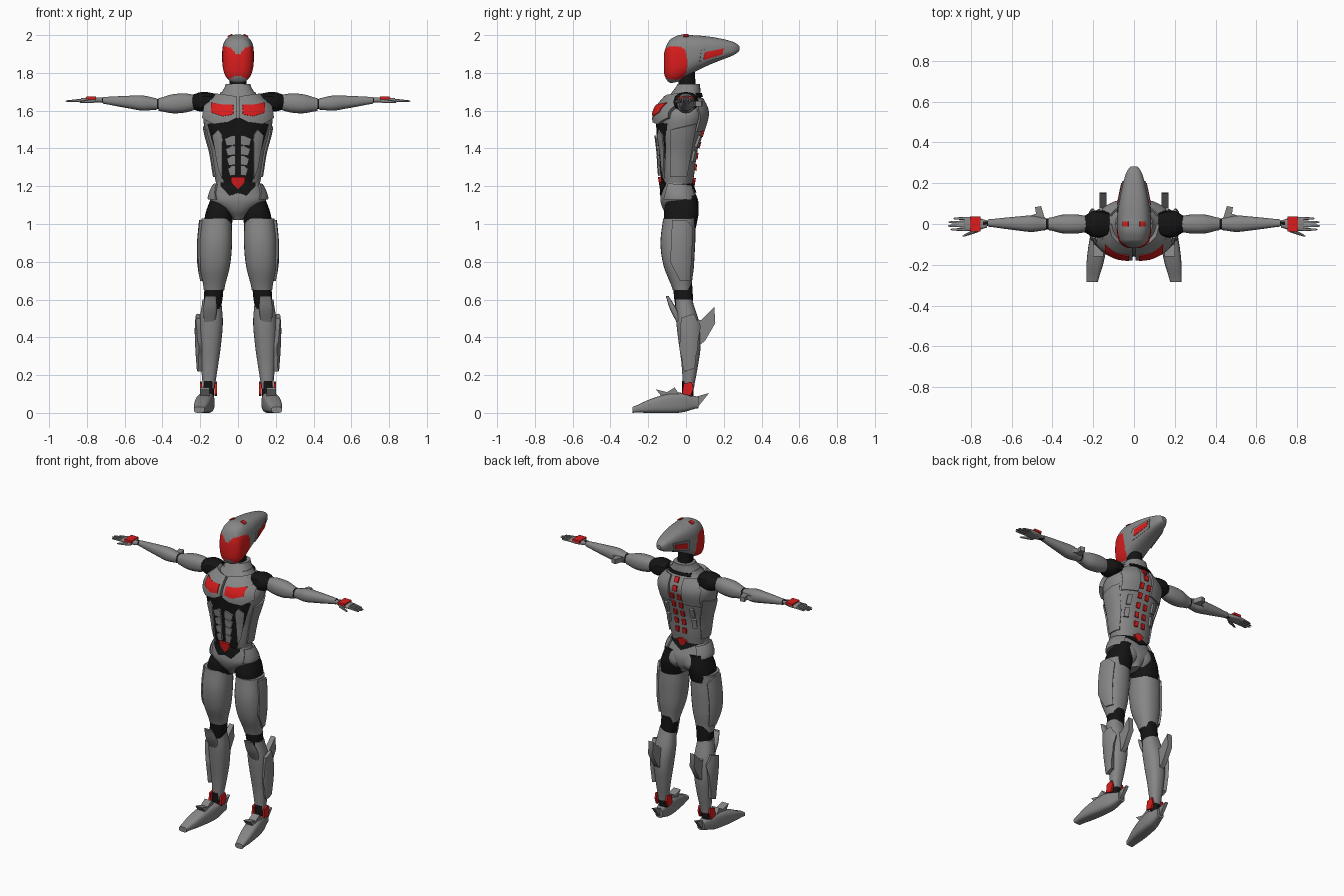
import bpy, bmesh, math
from mathutils import Vector
from mathutils.bvhtree import BVHTree

cube = bpy.data.objects.get("Cube")
if cube:
    bpy.data.objects.remove(cube)

X, Y, Z = range(3)
FRONT, BACK, OUTSIDE, ABOVE = (Y, -1), (Y, 1), (X, 1), (Z, 1)


def material(name, red, green, blue):
    mat = bpy.data.materials.new(name)
    mat.use_nodes = True
    colour = (red, green, blue, 1)
    mat.diffuse_color = colour
    mat.node_tree.nodes["Principled BSDF"].inputs["Base Color"].default_value = colour
    return mat


GREY = material("armour grey", .24, .24, .24)
BLACK = material("under suit black", .007, .007, .007)
RED = material("signal red", .7, .012, .012)


def finish(name, bm, mat, mirror=True):
    """Turn a bmesh into a shaded object, optionally mirrored to the other side."""
    bmesh.ops.recalc_face_normals(bm, faces=bm.faces[:])
    mesh = bpy.data.meshes.new(name)
    bm.to_mesh(mesh)
    bm.free()
    mesh.materials.append(mat)
    obj = bpy.data.objects.new(name, mesh)
    bpy.context.collection.objects.link(obj)
    bpy.ops.object.select_all(action='DESELECT')
    obj.select_set(True)
    bpy.context.view_layer.objects.active = obj
    bpy.ops.object.shade_smooth_by_angle(angle=math.radians(35))
    if mirror:
        obj.modifiers.new("mirror", 'MIRROR')
    return obj


def spline(values, t):
    """Smooth curve through evenly spaced values."""
    last = len(values) - 1
    i = min(int(t * last), last - 1)
    u = t * last - i
    a, b, c, d = (values[min(max(i + k, 0), last)] for k in (-1, 0, 1, 2))
    lead, trail = (c - a) / 2, (d - b) / 2
    ease = u * u * (3 - 2 * u)
    return b + (c - b) * ease + lead * u * (1 - u) ** 2 - trail * u * u * (1 - u)


def body(name, start, end, widths, depths=None, mat=GREY, bow=0, cap=0, mirror=True,
         sides=28, rings=24, power=2.3):
    """Loft rounded sections from start to end; bow bends it, cap rounds its ends."""
    start, end = Vector(start), Vector(end)
    span = end - start
    axis = max(range(3), key=lambda i: abs(span[i]))
    first, second = (i for i in range(3) if i != axis)
    bm = bmesh.new()
    loops = []
    for step in range(rings + 1):
        t = step / rings
        middle = start + span * t
        middle[second] += bow * math.sin(math.pi * t)
        edge = min(t, 1 - t)
        scale = math.sqrt(1 - .8 * (1 - edge / cap) ** 2) if edge < cap else 1
        loop = []
        for k in range(sides):
            angle = math.tau * k / sides
            co = middle.copy()
            for i, radii, f in ((first, widths, math.cos(angle)), (second, depths or widths, math.sin(angle))):
                co[i] += spline(radii, t) * scale * math.copysign(abs(f) ** (2 / power), f)
            loop.append(bm.verts.new(co))
        loops.append(loop)
    for low, high in zip(loops, loops[1:]):
        for k in range(sides):
            bm.faces.new((low[k - 1], low[k], high[k], high[k - 1]))
    bm.faces.new(loops[0])
    bm.faces.new(loops[-1])
    return finish(name, bm, mat, mirror)


def moved_verts(bm):
    """Extrude every face and return the new vertices."""
    geom = bmesh.ops.extrude_face_region(bm, geom=bm.faces[:], use_keep_orig=True)["geom"]
    return [v for v in geom if isinstance(v, bmesh.types.BMVert)]


def prism(name, axis, outline, low, high, mat=GREY):
    """Extrude an outline along an axis."""
    bm = bmesh.new()
    bm.faces.new([bm.verts.new(p[:axis] + (low,) + p[axis:]) for p in outline])
    for v in moved_verts(bm):
        v.co[axis] = high
    return finish(name, bm, mat)


def plate(name, target, view, outline, thick, mat=GREY):
    """Wrap an outline onto a body, as seen from one side, and thicken it outward."""
    axis, side = view
    mesh = target.data
    tree = BVHTree.FromPolygons([v.co for v in mesh.vertices], [p.vertices for p in mesh.polygons])
    bm = bmesh.new()
    bm.faces.new([bm.verts.new(p[:axis] + (3 * side,) + p[axis:]) for p in outline])
    bmesh.ops.triangulate(bm, faces=bm.faces[:])
    bmesh.ops.subdivide_edges(bm, edges=bm.edges[:], cuts=6, use_grid_fill=True)
    ray = Vector()
    ray[axis] = -side
    for v in bm.verts:
        hit = tree.ray_cast(v.co, ray)[0]
        if hit is None:
            start = v.co.copy()
            start[axis] = 0
            hit = tree.find_nearest(start)[0]
        v.co = hit
    for v in moved_verts(bm):
        v.co += tree.find_nearest(v.co)[1] * thick
    return finish(name, bm, mat)


def patch(u, v, half_width, half_height):
    """Rectangular outline around a point."""
    return [(u + a * half_width, v + b * half_height) for a, b in ((-1, -1), (1, -1), (1, 1), (-1, 1))]


# Helmet with visor faces, side windows and crown lights
helmet = body("helmet", (0, -.117, 1.85), (0, .282, 1.93), [.07, .083, .082, .07, .053, .032],
              [.11, .122, .098, .075, .052, .028], bow=.02, cap=.1, mirror=False, sides=96, rings=80, power=2.7)
helmet.data.materials.append(RED)
for face in helmet.data.polygons:
    x, y, z = face.center
    notch = .012 if abs(x) < .03 and z > 1.9 else 0
    if abs((y + .06) / .066) ** 3 + abs((z + notch - 1.853) / .088) ** 3 < 1:
        face.material_index = 1
plate("helmet_window_frames", helmet, OUTSIDE, [(.07, 1.85), (.2, 1.89), (.21, 1.94), (.08, 1.92)], .006)
plate("helmet_windows", helmet, OUTSIDE, [(.09, 1.87), (.19, 1.9), (.2, 1.93), (.1, 1.91)], .009, RED)
plate("crown_lights", helmet, ABOVE, patch(.04, 0, .012, .012), .006, RED)

# Neck and collar
body("neck", (0, .01, 1.66), (0, 0, 1.84), [.045, .045], mat=BLACK, mirror=False)
body("collar", (0, -.01, 1.66), (0, .015, 1.74), [.115, .085, .065], [.09, .075, .06], mirror=False)

# Torso, chest and abdomen
torso = body("torso", (0, -.045, 1.17), (0, 0, 1.7), [.11, .128, .145, .173, .178, .09],
             [.075, .09, .1, .12, .13, .07], bow=-.015, mirror=False, sides=64, rings=40)
plate("abdomen_suit", torso, FRONT, [(0, 1.19), (.07, 1.21), (.1, 1.42), (.16, 1.53), (0, 1.56)], .004, BLACK)
chest = plate("chest_plates", torso, FRONT, [
    (.006, 1.56), (.05, 1.54), (.12, 1.53), (.17, 1.56), (.16, 1.63), (.13, 1.68), (.006, 1.66)], .024)
plate("chest_lights", chest, FRONT, [
    (.025, 1.58), (.08, 1.57), (.14, 1.59), (.14, 1.64), (.08, 1.63), (.025, 1.63)], .005, RED)
plate("rib_plates", torso, FRONT, [(.08, 1.47), (.1, 1.5), (.13, 1.47), (.1, 1.3), (.08, 1.24)], .012)
for row in range(4):
    z, width = 1.44 - .053 * row, .068 - .006 * row
    plate("abdominal_plates", torso, FRONT, [
        (.013, z - .02), (width - .01, z - .024), (width, z + .012), (.03, z + .03), (.013, z + .028)], .016)
plate("belly_light", torso, FRONT, [(0, 1.185), (.034, 1.225), (.034, 1.25), (0, 1.25)], .017, RED)

# Flank and back panels
plate("flank_plates", torso, OUTSIDE, [(-.08, 1.5), (.05, 1.53), (0, 1.25), (-.08, 1.25)], .009)
plate("shoulder_blades", torso, BACK, [(.045, 1.5), (.14, 1.49), (.15, 1.6), (.11, 1.66), (.045, 1.66)], .012)
for z in (1.44, 1.36):
    plate("back_panels", torso, BACK, patch(.09, z, .012, .03), .014)
plate("nape_vent", torso, BACK, patch(.038, 1.68, .038, .01), .012, BLACK)

# Spine lights: two single lights, then pairs
for row in range(2):
    plate("upper_spine_light", torso, BACK, patch(.007, 1.645 - .05 * row, .007, .016), .009, RED)
for row in range(5):
    plate("spine_lights", torso, BACK, patch(.026, 1.54 - .06 * row, .012, .017), .009, RED)
plate("tail_light", torso, BACK, [(0, 1.185), (.035, 1.23), (0, 1.245)], .012, RED)

# Pelvis
pelvis = body("pelvis", (0, -.02, 1.02), (0, -.05, 1.22), [.025, .08, .145, .14, .115],
              [.06, .09, .1, .09, .08], mirror=False, sides=64)
plate("groin_suit", pelvis, FRONT, [(0, 1.165), (.045, 1.15), (.09, 1.2), (.09, 1.22), (0, 1.22)], .006, BLACK)
plate("waist_suit", pelvis, BACK, [(0, 1.165), (.1, 1.21), (0, 1.22)], .006, BLACK)
plate("hip_plates", pelvis, OUTSIDE, [(-.11, 1.13), (.04, 1.13), (.02, 1.2), (-.09, 1.21)], .012)
body("buttocks", (.055, .02, 1.03), (.055, -.005, 1.18), [.03, .055, .055, .04], cap=.2)

# Legs
body("hip_suit", (.11, -.03, .98), (.085, -.02, 1.15), [.076, .072, .055], [.083, .092, .075], BLACK)
thigh = body("thighs", (.127, -.02, .65), (.114, -.035, 1.03), [.054, .08, .087, .08],
             [.05, .08, .092, .086], bow=-.015)
plate("thigh_plates", thigh, OUTSIDE, [(-.03, .7), (.015, .7), (.03, .98), (0, 1.02), (-.07, 1.02), (-.08, .8)], .012)
body("knees", (.135, -.01, .55), (.125, -.018, .69), [.045, .05, .05], mat=BLACK)
body("knee_guards", (.15, -.035, .48), (.145, -.1, .62), [.03, .036, .03], [.015, .018, .008], power=3)
shin = body("shins", (.155, .012, .13), (.138, -.012, .6), [.032, .045, .057, .062, .05],
            [.03, .043, .058, .06, .045], bow=.02)
plate("calf_plates", shin, OUTSIDE, [(0, .22), (.04, .24), (.06, .46), (.03, .52), (-.02, .5), (-.02, .36)], .024)
prism("calf_fins", X, [(.06, .35), (.1, .38), (.155, .475), (.15, .56), (.08, .49), (.04, .5)], .135, .168)
body("ankles", (.157, .01, .06), (.155, .01, .17), [.03, .03], mat=BLACK)
for x in (.112, .19):
    prism("ankle_lights", X, [(-.02, .1), (.025, .09), (.04, .13), (.03, .165), (-.012, .155)], x, x + .012, RED)

# Feet
body("feet", (.205, -.283, .016), (.152, .065, .055), [.028, .041, .045, .041, .025],
     [.016, .035, .05, .052, .03], bow=.013, power=3.2)
prism("instep_guards", X, [(-.16, .125), (-.1, .11), (-.06, .135), (-.03, .09), (-.12, .075)], .15, .2)
prism("heel_spurs", X, [(.04, .03), (.07, .04), (.122, .105), (.05, .085)], .143, .165)

# Arms
body("shoulder_joints", (.12, 0, 1.65), (.25, 0, 1.645), [.055, .066, .062, .035], [.04, .05, .05, .035],
     BLACK, sides=12, rings=6)
body("upper_arms", (.205, 0, 1.645), (.42, 0, 1.632), [.035, .046, .046, .03], [.035, .05, .05, .034])
body("elbows", (.4, 0, 1.635), (.46, 0, 1.635), [.027, .027], mat=BLACK)
body("forearms", (.43, 0, 1.635), (.715, .005, 1.655), [.03, .04, .034, .026, .018])
prism("elbow_fins", Z, [(.435, .02), (.455, .088), (.485, .082), (.48, .05), (.54, .03)], 1.622, 1.652)
body("wrists", (.7, .004, 1.655), (.74, .003, 1.657), [.014, .014], mat=BLACK)

# Hands
body("palms", (.72, 0, 1.657), (.83, 0, 1.656), [.018, .033, .034], [.012, .014, .011], power=3)
prism("hand_lights", Z, patch(.777, 0, .026, .037), 1.66, 1.675, RED)
for i, tip in enumerate((.885, .908, .912, .9)):
    y = .027 - .018 * i
    body("fingers", (.82, y, 1.656), (tip, y, 1.65), [.008, .005], cap=.1, sides=10, rings=8)
body("thumbs", (.755, -.025, 1.652), (.84, -.06, 1.645), [.012, .009, .005], cap=.1, sides=10, rings=8)
